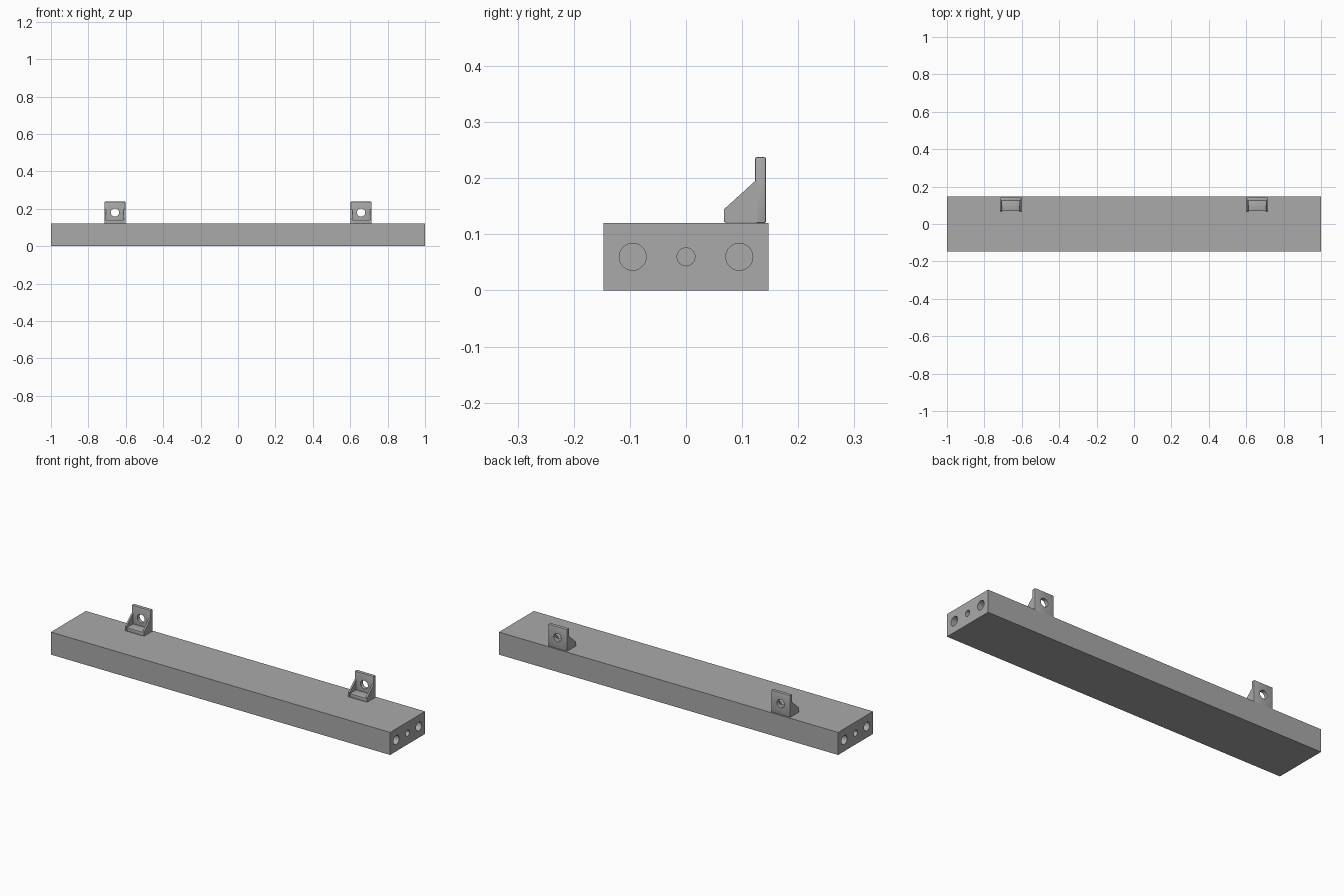
import bpy
import math

cube = bpy.data.objects.get("Cube")
if cube:
    bpy.data.objects.remove(cube, do_unlink=True)

# One plain grey for every part
grey = bpy.data.materials.new("satin grey")
grey.use_nodes = True
colour = (0.4, 0.4, 0.4, 1)
grey.diffuse_color = colour
grey.node_tree.nodes["Principled BSDF"].inputs["Base Color"].default_value = colour


def add_mesh(name, verts, faces):
    mesh = bpy.data.meshes.new(name)
    mesh.from_pydata(verts, [], faces)
    mesh.materials.append(grey)
    obj = bpy.data.objects.new(name, mesh)
    bpy.context.collection.objects.link(obj)
    return obj


def prism(name, profile, x0, x1):
    """Extrude a counter-clockwise (y, z) profile along x."""
    n = len(profile)
    verts = [(x, y, z) for x in (x0, x1) for y, z in profile]
    faces = [tuple(reversed(range(n))), tuple(range(n, 2 * n))]
    faces += [(i, (i + 1) % n, n + (i + 1) % n, n + i) for i in range(n)]
    return add_mesh(name, verts, faces)


def box(name, x0, x1, y0, y1, z0, z1):
    return prism(name, [(y0, z0), (y1, z0), (y1, z1), (y0, z1)], x0, x1)


def activate(obj):
    bpy.ops.object.select_all(action="DESELECT")
    obj.select_set(True)
    bpy.context.view_layer.objects.active = obj


def bevel(obj, width):
    mod = obj.modifiers.new("soft edges", "BEVEL")
    mod.width = width
    mod.segments = 2
    activate(obj)
    bpy.ops.object.modifier_apply(modifier=mod.name)


def drill(obj, centre, radius, depth, rotation):
    """Cut a round hole, then discard the cutter."""
    bpy.ops.mesh.primitive_cylinder_add(
        vertices=40, radius=radius, depth=depth, location=centre, rotation=rotation)
    cutter = bpy.context.object
    cutter.data.materials.append(grey)
    cutter.hide_render = True
    mod = obj.modifiers.new("hole", "BOOLEAN")
    mod.operation = "DIFFERENCE"
    mod.solver = "EXACT"
    mod.object = cutter
    activate(obj)
    bpy.ops.object.modifier_apply(modifier=mod.name)
    bpy.data.objects.remove(cutter, do_unlink=True)


def smooth(obj):
    activate(obj)
    bpy.ops.object.shade_smooth_by_angle(angle=math.radians(30))


# Long bar with three blind holes in each end
TOP = 0.12
bar = box("bar", -1, 1, -0.147, 0.147, 0, TOP)
for side in (-1, 1):
    for y, radius in ((-0.095, 0.024), (0, 0.016), (0.095, 0.024)):
        drill(bar, (side, y, 0.06), radius, 0.2, (0, math.pi / 2, 0))
smooth(bar)

# Angle brackets along the back edge
HALF, WALL = 0.056, 0.009
FRONT, BACK, PLATE = 0.068, 0.143, 0.123
gusset_profile = [(FRONT, TOP + 0.002), (BACK - 0.004, TOP + 0.002),
                  (BACK - 0.004, 0.195), (PLATE, 0.195), (FRONT, 0.145)]

for side, label in ((-1, "right"), (1, "left")):
    cx = side * 0.658
    upright = box(label + "_bracket_upright", cx - HALF, cx + HALF,
                  PLATE, BACK, TOP, 0.238)
    bevel(upright, 0.004)
    drill(upright, (cx, 0.133, 0.18), 0.022, 0.1, (math.pi / 2, 0, 0))
    smooth(upright)

    foot = box(label + "_bracket_foot", cx - HALF + 0.002, cx + HALF - 0.002,
               FRONT + 0.002, PLATE + 0.01, TOP, 0.14)
    bevel(foot, 0.002)
    smooth(foot)

    for edge, end in ((-HALF, "outer" if side < 0 else "inner"),
                      (HALF - WALL, "inner" if side < 0 else "outer")):
        prism(label + "_bracket_" + end + "_gusset", gusset_profile,
              cx + edge, cx + edge + WALL)
